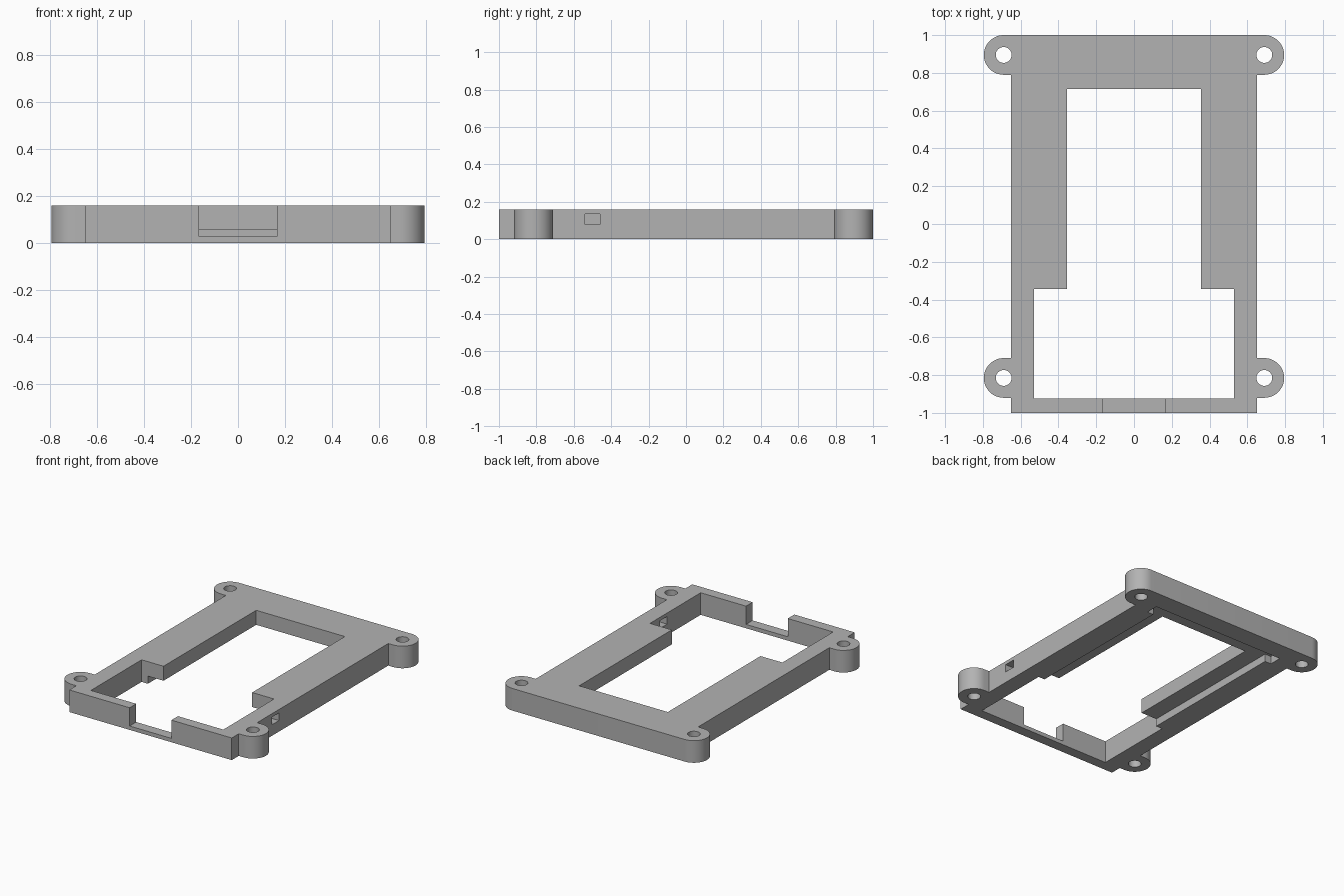
import bpy, bmesh
from math import sin, cos, pi

cube = bpy.data.objects.get("Cube")
if cube:
    bpy.data.objects.remove(cube)

HEIGHT = 0.16
EAR_X, EAR_R, HOLE_R = 0.69, 0.105, 0.042
EAR_Y = (-0.815, 0.895)
SIDE = 0.65

grey = bpy.data.materials.new("plain grey")
grey.use_nodes = True
colour = (0.45, 0.45, 0.45, 1)
grey.diffuse_color = colour
grey.node_tree.nodes["Principled BSDF"].inputs["Base Color"].default_value = colour


def prism(name, points, z0, z1):
    """Extrude a flat outline between two heights."""
    bm = bmesh.new()
    face = bm.faces.new([bm.verts.new((x, y, z0)) for x, y in points])
    top = bmesh.ops.extrude_face_region(bm, geom=[face])["geom"]
    bmesh.ops.translate(bm, vec=(0, 0, z1 - z0),
                        verts=[v for v in top if isinstance(v, bmesh.types.BMVert)])
    bmesh.ops.recalc_face_normals(bm, faces=bm.faces)
    mesh = bpy.data.meshes.new(name)
    bm.to_mesh(mesh)
    bm.free()
    mesh.materials.append(grey)
    obj = bpy.data.objects.new(name, mesh)
    bpy.context.collection.objects.link(obj)
    return obj


def arc(x, y, r, start, end, steps):
    angles = [start + (end - start) * i / steps for i in range(steps + 1)]
    return [(x + r * cos(a), y + r * sin(a)) for a in angles]


def box(x0, x1, y0, y1):
    return [(x0, y0), (x1, y0), (x1, y1), (x0, y1)]


def cut(points, z0=-0.1, z1=0.3):
    """Subtract a prism from the frame."""
    cutter = prism("cutter", points, z0, z1)
    cutter.hide_render = True
    mod = frame.modifiers.new("cut", "BOOLEAN")
    mod.operation, mod.solver, mod.object = "DIFFERENCE", "EXACT", cutter
    bpy.ops.object.modifier_apply(modifier=mod.name)
    bpy.data.objects.remove(cutter)


# Outer outline with four rounded mounting ears
half = [(SIDE, -1)]
for y in EAR_Y:
    half.append((SIDE, y - EAR_R))
    half += arc(EAR_X, y, EAR_R, -pi / 2, pi / 2, 24)
    if y < 0:
        half.append((SIDE, y + EAR_R))
outline = half + [(-x, y) for x, y in reversed(half)]
frame = prism("mounting_frame", outline, 0, HEIGHT)
bpy.context.view_layer.objects.active = frame
frame.select_set(True)

# Wide front bay and narrow rear window
cut(box(-0.53, 0.53, -0.925, -0.345))
cut(box(-0.355, 0.355, -0.5, 0.715))

# Stepped recess in the underside, widening near the back
cut(box(-0.48, 0.48, -0.5, 0.8), z1=0.055)
cut(box(-0.53, 0.53, 0.77, 0.86), z1=0.055)

# Connector notch in the front wall
cut(box(-0.167, 0.167, -1.1, -0.8), z0=0.028)

# Small port through the left wall
cut(box(0.5, 0.7, -0.54, -0.46), 0.08, 0.135)

# Screw holes
for side in (-1, 1):
    for y in EAR_Y:
        cut(arc(side * EAR_X, y, HOLE_R, 0, 2 * pi * 31 / 32, 31))

bpy.ops.object.shade_smooth_by_angle()
